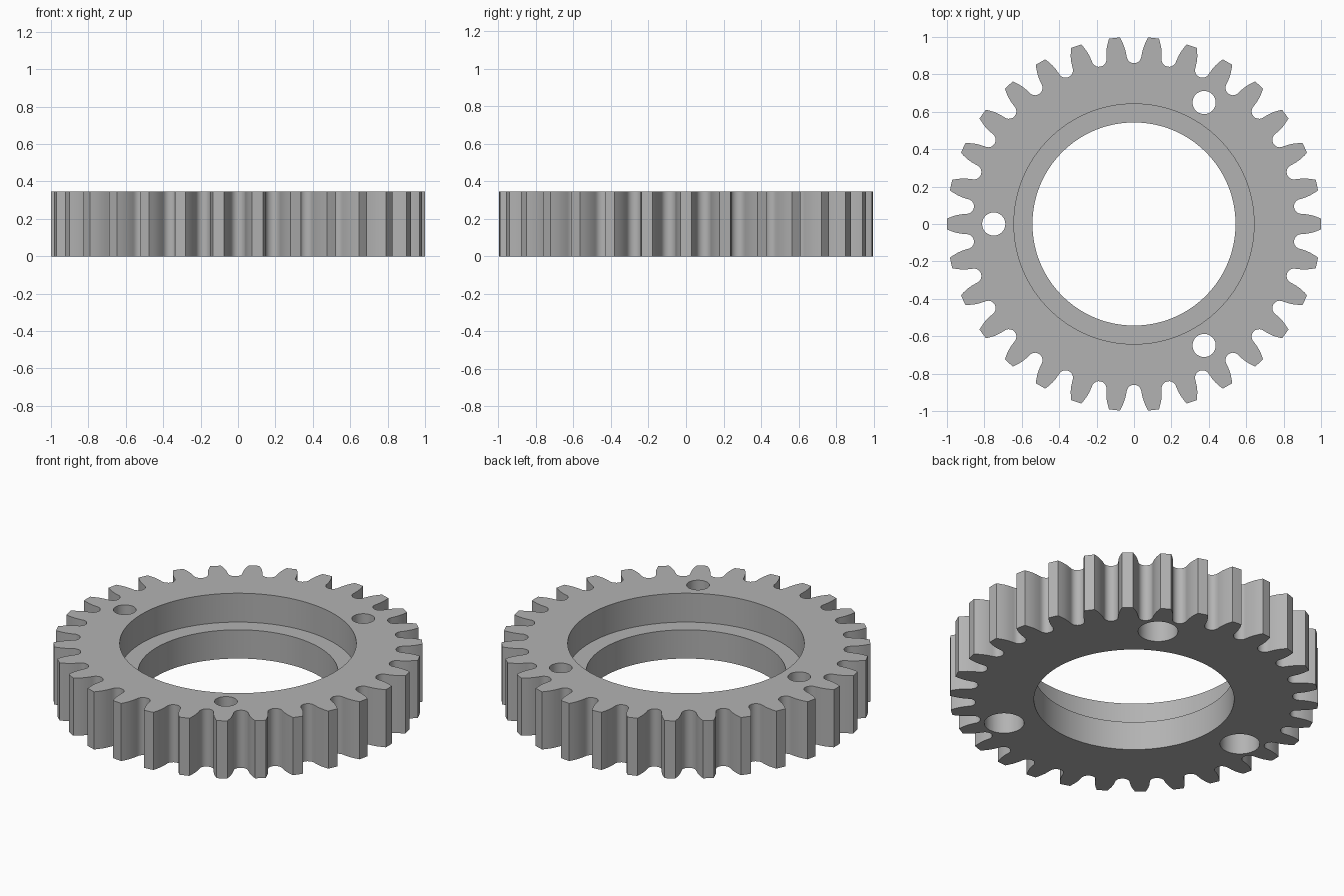
import bpy, bmesh, math
from mathutils import Vector

if "Cube" in bpy.data.objects:
    bpy.data.objects.remove(bpy.data.objects["Cube"])

TEETH, HEIGHT, STEP = 30, 0.345, 0.172
PITCH = 2 * math.pi / TEETH

# Single grey metal
metal = bpy.data.materials.new("grey metal")
metal.use_nodes = True
grey = (0.45, 0.45, 0.45, 1)
metal.diffuse_color = grey
metal.node_tree.nodes["Principled BSDF"].inputs["Base Color"].default_value = grey


def polar(r, a):
    return Vector((r * math.cos(a), r * math.sin(a), 0))


def tooth_outline():
    """Tapered teeth joined by round-bottomed gaps, going anticlockwise."""
    flank = [(0.93, 0.055), (0.955, 0.048), (0.98, 0.038), (1.0, 0.029)]
    pts = []
    for i in range(TEETH):
        a = i * PITCH
        pts += [polar(r, a - h) for r, h in flank]
        pts.append(polar(1.0, a))
        pts += [polar(r, a + h) for r, h in reversed(flank)]
        gap = a + PITCH / 2
        centre = polar(0.9, gap)
        for k in range(11):
            pts.append(centre + polar(0.04, gap - math.pi / 2 - math.pi * k / 10))
    return pts


def prism(name, pts, z0, z1):
    bm = bmesh.new()
    base = bm.faces.new([bm.verts.new((p.x, p.y, z0)) for p in pts])
    top = bmesh.ops.extrude_face_region(bm, geom=[base])["geom"]
    bmesh.ops.translate(bm, vec=(0, 0, z1 - z0),
                        verts=[v for v in top if isinstance(v, bmesh.types.BMVert)])
    bmesh.ops.recalc_face_normals(bm, faces=bm.faces)
    mesh = bpy.data.meshes.new(name)
    bm.to_mesh(mesh)
    bm.free()
    mesh.materials.append(metal)
    obj = bpy.data.objects.new(name, mesh)
    bpy.context.collection.objects.link(obj)
    return obj


def bore(target, centre, r, z0, z1, sides):
    """Cut a round hole and discard the cutter."""
    pts = [centre + polar(r, 2 * math.pi * k / sides) for k in range(sides)]
    cutter = prism("bore_cutter", pts, z0, z1)
    cutter.hide_render = True
    mod = target.modifiers.new("bore", 'BOOLEAN')
    mod.operation, mod.solver, mod.object = 'DIFFERENCE', 'EXACT', cutter
    bpy.ops.object.modifier_apply(modifier=mod.name)
    bpy.data.objects.remove(cutter)


# Toothed ring body
gear = prism("gear_ring", tooth_outline(), 0, HEIGHT)
bpy.context.view_layer.objects.active = gear
gear.select_set(True)

# Central through bore and the wider seat above it
origin = Vector((0, 0, 0))
bore(gear, origin, 0.543, -0.1, HEIGHT + 0.1, 128)
bore(gear, origin, 0.642, STEP, HEIGHT + 0.1, 128)

# Three screw holes, counterbored from below
for i in range(3):
    spot = polar(0.75, math.pi / 3 + i * 2 * math.pi / 3)
    bore(gear, spot, 0.062, -0.1, HEIGHT + 0.1, 40)
    bore(gear, spot, 0.108, -0.1, STEP, 48)

bpy.ops.object.shade_smooth_by_angle(angle=math.radians(25))
